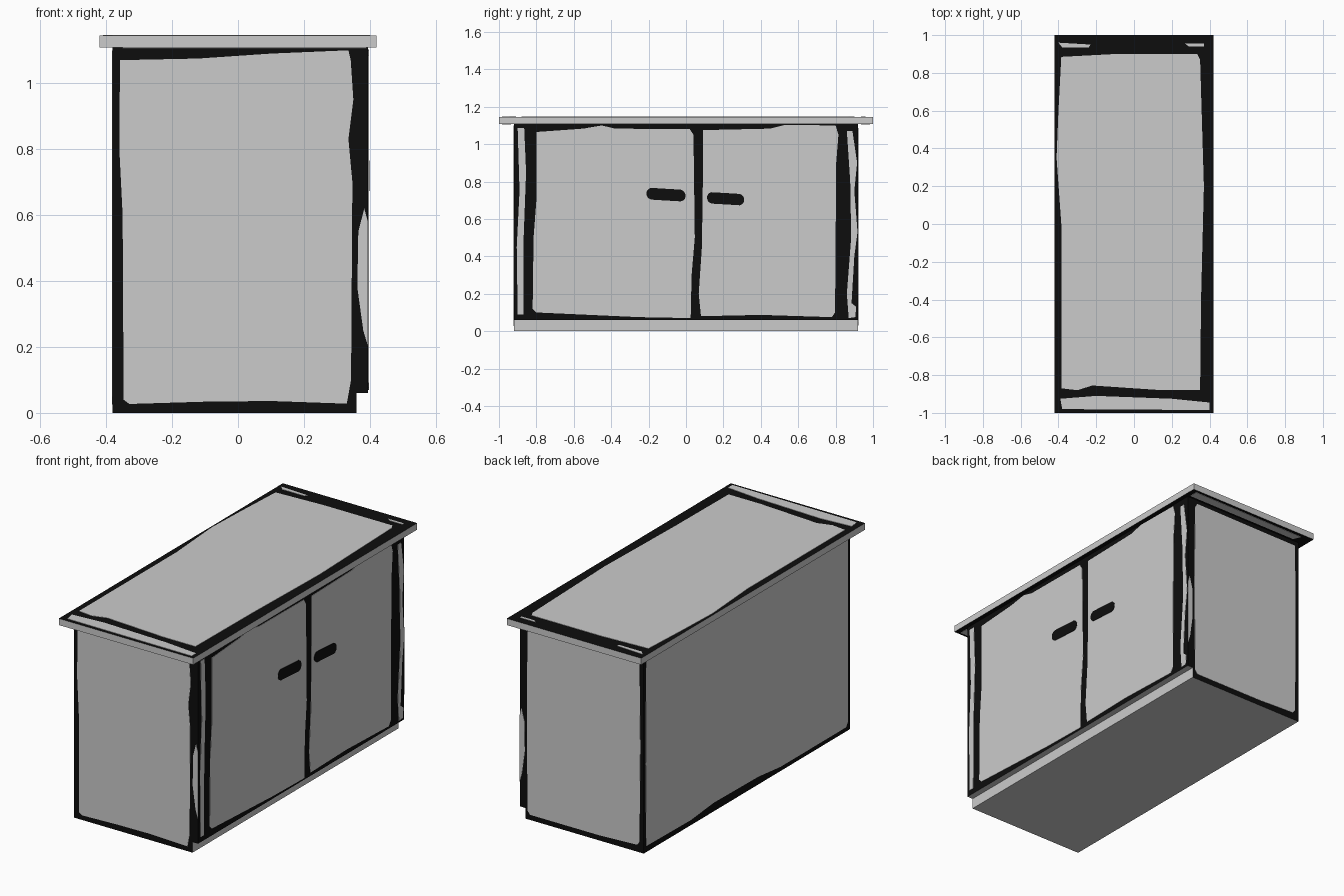
import bpy, bmesh, math
from mathutils import Vector


def make_mat(name, v):
    m = bpy.data.materials.new(name)
    m.diffuse_color = (v, v, v, 1)
    return m


GREY = make_mat("light grey", 0.6)
BLACK = make_mat("ink black", 0.004)


def finish(name, bm, mats):
    bmesh.ops.recalc_face_normals(bm, faces=bm.faces)
    me = bpy.data.meshes.new(name)
    bm.to_mesh(me)
    bm.free()
    for m in mats:
        me.materials.append(m)
    ob = bpy.data.objects.new(name, me)
    bpy.context.collection.objects.link(ob)
    return ob


def box(name, lo, hi, black):
    """Box; black(normal) decides which faces get the ink colour."""
    bm = bmesh.new()
    bmesh.ops.create_cube(bm, size=1)
    lo, hi = Vector(lo), Vector(hi)
    for v in bm.verts:
        v.co = Vector([lo[i] + (v.co[i] + 0.5) * (hi[i] - lo[i]) for i in range(3)])
    bm.normal_update()
    for f in bm.faces:
        f.material_index = 1 if black(f.normal) else 0
    return finish(name, bm, [GREY, BLACK])


def plate(name, axis, level, pts, mat=GREY, thick=0.002):
    """Thin painted plate on a plane; thick is signed along the axis."""
    bm = bmesh.new()

    def p3(p, l):
        c = [p[0], p[1]]
        c.insert(axis, l)
        return c
    f = bm.faces.new([bm.verts.new(p3(p, level)) for p in pts])
    ext = bmesh.ops.extrude_face_region(bm, geom=[f])
    for v in ext["geom"]:
        if isinstance(v, bmesh.types.BMVert):
            v.co[axis] += thick
    return finish(name, bm, [mat])


# solid parts
W, L, TOP = 0.92, 1.0, 1.145
box("cabinet_body", (-0.38, -W, 0), (0.36, W, 1.108),
    lambda n: n.x < -0.5 or abs(n.y) > 0.5)
box("door_frame", (0.36, -W, 0.06), (0.395, W, 1.108), lambda n: n.z > -0.5)
box("table_top", (-0.42, -L, 1.108), (0.42, L, TOP), lambda n: abs(n.z) > 0.5)

# side panels at both ends (x, z)
plate("front_panel", 1, -W, [
    (-0.358, 1.07), (-0.12, 1.075), (0.1, 1.09), (0.335, 1.1), (0.342, 1.07),
    (0.35, 0.95), (0.335, 0.83), (0.347, 0.7), (0.343, 0.1), (0.33, 0.028),
    (0.1, 0.036), (-0.1, 0.034), (-0.33, 0.027), (-0.347, 0.04),
    (-0.35, 0.6), (-0.36, 0.8)], thick=-0.002)
plate("back_panel", 1, W, [
    (-0.355, 1.08), (0.33, 1.085), (0.345, 1.06), (0.35, 0.6), (0.345, 0.05),
    (0.33, 0.03), (-0.1, 0.03), (-0.34, 0.04), (-0.355, 0.06), (-0.36, 0.6)])
for s, nm in ((-1, "front"), (1, "back")):
    plate(nm + "_frame_edge", 1, s * W, [
        (0.383, 0.62), (0.394, 0.58), (0.395, 0.2), (0.38, 0.25),
        (0.362, 0.38), (0.365, 0.55)], thick=0.002 * s)

# long rear panel (y, z)
plate("rear_panel", 0, -0.38, [
    (-0.9, 1.1), (0.9, 1.1), (0.905, 0.5), (0.9, 0.035), (0.5, 0.03),
    (0.3, 0.05), (-0.1, 0.045), (-0.3, 0.025), (-0.885, 0.025),
    (-0.9, 0.05)], thick=-0.002)

# doors and side strips (y, z)
X = 0.395
plate("left_door", 0, X, [
    (-0.8, 1.065), (-0.55, 1.083), (-0.45, 1.1), (-0.38, 1.083), (0.02, 1.08),
    (0.04, 1.05), (0.047, 0.5), (0.03, 0.3), (0.025, 0.07), (-0.25, 0.075),
    (-0.8, 0.1), (-0.82, 0.12), (-0.815, 0.5), (-0.8, 0.7)])
plate("right_door", 0, X, [
    (0.09, 1.075), (0.45, 1.083), (0.53, 1.103), (0.8, 1.1), (0.815, 1.05),
    (0.803, 0.9), (0.797, 0.1), (0.78, 0.075), (0.4, 0.087), (0.08, 0.08),
    (0.068, 0.2), (0.085, 0.45), (0.09, 0.8)])
plate("left_strip", 0, X, [
    (-0.9, 1.085), (-0.865, 1.085), (-0.855, 0.85), (-0.868, 0.5),
    (-0.87, 0.09), (-0.9, 0.09), (-0.905, 0.45), (-0.89, 0.75)])
plate("right_strip", 0, X, [
    (0.86, 1.07), (0.89, 1.07), (0.915, 0.9), (0.9, 0.75), (0.917, 0.53),
    (0.9, 0.4), (0.885, 0.15), (0.91, 0.13), (0.905, 0.075), (0.87, 0.07),
    (0.86, 0.2), (0.883, 0.5), (0.878, 0.8)])


# painted handles: tilted pill shapes
def handle(name, cy, cz, half, r):
    pts = []
    for i in range(16):
        a = math.tau * (i + 0.5) / 16
        y = math.cos(a) * r + (half - r) * (1 if math.cos(a) > 0 else -1)
        pts.append((cy + y, cz + math.sin(a) * r - 0.06 * y))
    plate(name, 0, X, pts, BLACK, 0.004)


handle("left_handle", -0.107, 0.73, 0.105, 0.032)
handle("right_handle", 0.212, 0.708, 0.1, 0.031)

# table top panel and end strips (x, y)
plate("top_panel", 2, TOP, [
    (-0.385, 0.885), (-0.1, 0.9), (0.335, 0.9), (0.35, 0.87), (0.37, 0.2),
    (0.355, -0.4), (0.35, -0.88), (0.15, -0.88), (-0.22, -0.855),
    (-0.3, -0.88), (-0.385, -0.87), (-0.385, 0), (-0.41, 0.35), (-0.4, 0.6)])
plate("top_end_strip", 2, TOP, [
    (-0.39, -0.925), (-0.2, -0.91), (0.2, -0.925), (0.4, -0.945),
    (0.4, -0.985), (-0.38, -0.98)])
plate("top_far_strip_a", 2, TOP, [(-0.4, 0.96), (-0.23, 0.95), (-0.24, 0.935), (-0.38, 0.935)])
plate("top_far_strip_b", 2, TOP, [(0.27, 0.955), (0.37, 0.955), (0.37, 0.94), (0.29, 0.94)])
for s, nm in ((-1, "front"), (1, "back")):
    plate(nm + "_underside_strip", 2, 1.108, [
        (-0.33, s * 0.935), (0.39, s * 0.935), (0.39, s * 0.985),
        (-0.35, s * 0.98)], thick=-0.002)
